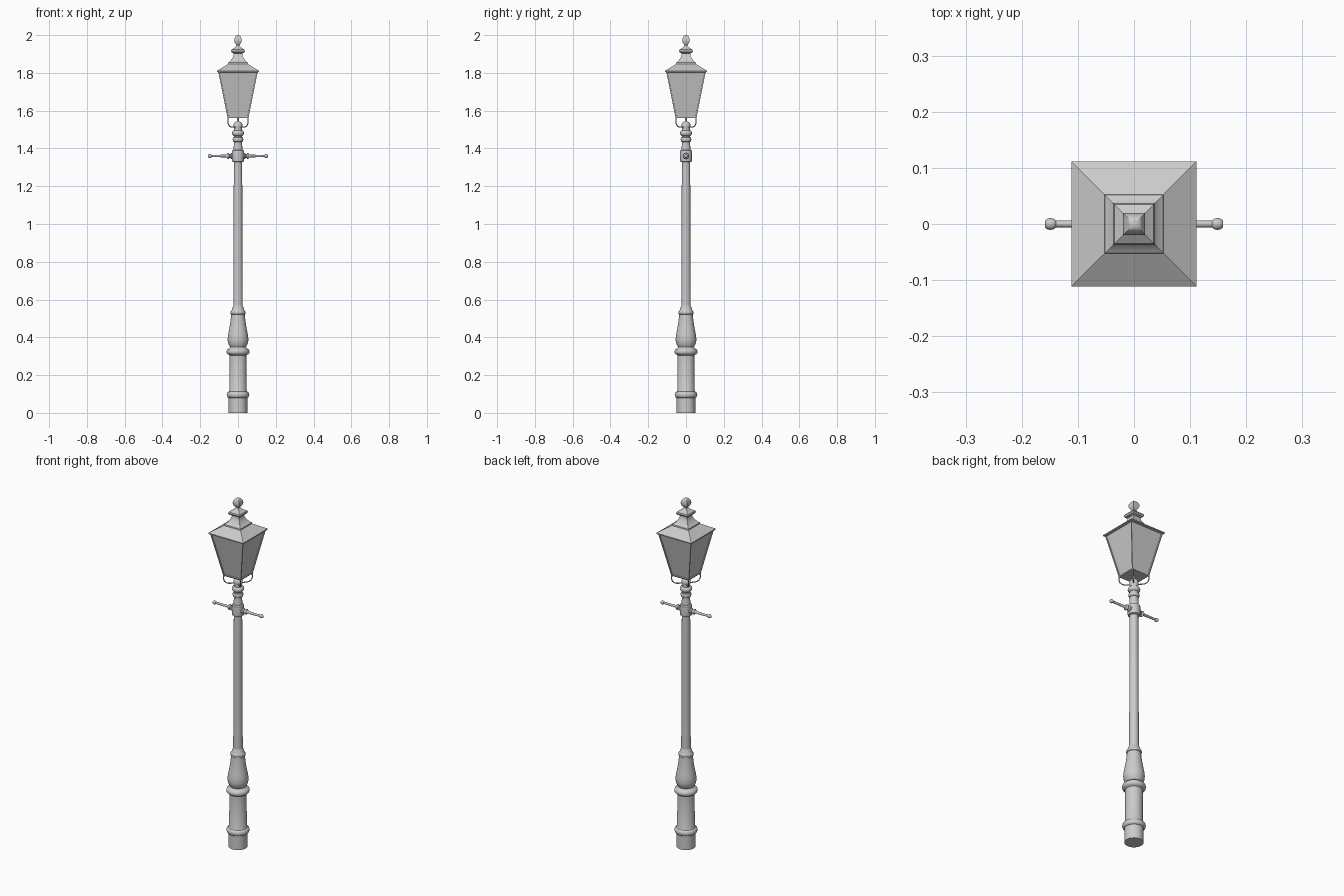
import bpy, bmesh, math
from mathutils import Vector

if "Cube" in bpy.data.objects:
    bpy.data.objects.remove(bpy.data.objects["Cube"])


def finish(name, bm, smooth=True, angle=35):
    bmesh.ops.recalc_face_normals(bm, faces=bm.faces)
    me = bpy.data.meshes.new(name)
    bm.to_mesh(me)
    bm.free()
    ob = bpy.data.objects.new(name, me)
    bpy.context.collection.objects.link(ob)
    if smooth:
        bpy.ops.object.select_all(action='DESELECT')
        bpy.context.view_layer.objects.active = ob
        ob.select_set(True)
        bpy.ops.object.shade_smooth_by_angle(angle=math.radians(angle))
    return ob


def revolve(name, profile, sides, axis='Z', flip=1):
    """Closed stack of rings from (radius, height); 4 sides gives square tiers of half-width radius."""
    bm = bmesh.new()
    k, off = (math.sqrt(2), math.pi / 4) if sides == 4 else (1, 0)
    rings = []
    for r, h in profile:
        ring = []
        for i in range(sides):
            a = off + i * math.tau / sides
            u, v = r * k * math.cos(a), r * k * math.sin(a)
            ring.append(bm.verts.new((u, v, h) if axis == 'Z' else (flip * h, u, v + 1.36)))
        rings.append(ring)
    for a, b in zip(rings, rings[1:]):
        for i in range(sides):
            j = (i + 1) % sides
            bm.faces.new((a[i], a[j], b[j], b[i]))
    bm.faces.new(rings[0])
    bm.faces.new(rings[-1])
    return finish(name, bm, angle=35)


def wire(name, points, radius):
    cu = bpy.data.curves.new(name, 'CURVE')
    cu.dimensions = '3D'
    cu.bevel_depth = radius
    cu.bevel_resolution = 2
    cu.use_fill_caps = True
    sp = cu.splines.new('POLY')
    sp.points.add(len(points) - 1)
    for p, co in zip(sp.points, points):
        p.co = (*co, 1)
    ob = bpy.data.objects.new(name, cu)
    bpy.context.collection.objects.link(ob)


def bulge(r0, r1, z0, z1, n=6):
    """Half-round moulding between two heights."""
    return [(r0 + (r1 - r0) * math.sin(math.pi * i / n),
             (z0 + z1) / 2 - (z1 - z0) / 2 * math.cos(math.pi * i / n)) for i in range(n + 1)]


# Pedestal with mouldings and vase
revolve("pedestal", [(.049, 0), (.049, .078)] + bulge(.049, .060, .08, .112)
        + [(.046, .118), (.045, .305)] + bulge(.048, .061, .308, .34)
        + [(.042, .348), (.047, .357), (.053, .370), (.055, .388), (.053, .41), (.047, .44),
           (.041, .475), (.037, .51), (.036, .52)] + bulge(.036, .040, .522, .538, 4)
        + [(.033, .545), (.027, .562), (.024, .57)], 32)

# Shaft and ladder-rest collar
revolve("shaft", [(.025, .56), (.022, 1.335)], 32)
revolve("collar", [(.024, 1.328), (.031, 1.332), (.032, 1.338), (.032, 1.382),
                   (.031, 1.388), (.024, 1.392)], 32)

# Neck with rings and ball top
revolve("neck", [(.024, 1.388), (.024, 1.405), (.022, 1.415), (.022, 1.432)]
        + bulge(.022, .028, 1.435, 1.46) + bulge(.022, .032, 1.467, 1.495)
        + [(.021, 1.505), (.024, 1.515), (.024, 1.527), (.018, 1.538), (.006, 1.544),
           (.004, 1.565)], 32)

# Ladder bar, one arm each side
arm = [(.016, .025), (.016, .035), (.010, .040), (.010, .046)] + bulge(.010, .016, .046, .058) \
    + [(.007, .064), (.006, .139)] + bulge(.003, .0105, .138, .159, 8)
for side, s in (("left", -1), ("right", 1)):
    revolve(f"ladder_bar_{side}", arm, 16, 'X', s)

# Lantern body: tapered square shell, panes inset between the corner bars
bm = bmesh.new()
levels = []
for h, z in ((.055, 1.56), (.105, 1.81)):
    levels.append([bm.verts.new((x * h, y * h, z)) for x, y in ((-1, -1), (1, -1), (1, 1), (-1, 1))])
lo, hi = levels
panes = [bm.faces.new((lo[i], lo[(i + 1) % 4], hi[(i + 1) % 4], hi[i])) for i in range(4)]
bm.faces.new(lo[::-1])
bm.faces.new(hi)
bmesh.ops.recalc_face_normals(bm, faces=bm.faces)
bmesh.ops.inset_individual(bm, faces=panes, thickness=.008, depth=0)
bmesh.ops.inset_individual(bm, faces=panes, thickness=.0005, depth=-.005)
finish("lantern_body", bm, smooth=False)

# Stepped square roof and finial
revolve("roof", [(.104, 1.803), (.111, 1.805), (.111, 1.811), (.053, 1.847), (.052, 1.854),
                 (.046, 1.858), (.037, 1.868), (.028, 1.882), (.023, 1.897), (.023, 1.903),
                 (.034, 1.908), (.037, 1.916), (.035, 1.923), (.021, 1.932), (.012, 1.940),
                 (.009, 1.946), (.010, 1.951), (.016, 1.957), (.020, 1.970), (.019, 1.982),
                 (.014, 1.993), (.007, 1.999), (.004, 2.0)], 4)

# Four curved brackets from the neck to the lantern's lower corners
for i in range(4):
    a = math.pi / 4 + i * math.pi / 2
    path = [(.015, 1.512), (.045, 1.513)]
    path += [(.045 + .031 * math.sin(t * math.pi / 10), 1.543 - .03 * math.cos(t * math.pi / 10))
             for t in range(1, 6)] + [(.075, 1.565)]
    wire(f"lantern_bracket_{i + 1}", [(r * math.cos(a), r * math.sin(a), z) for r, z in path], .003)
